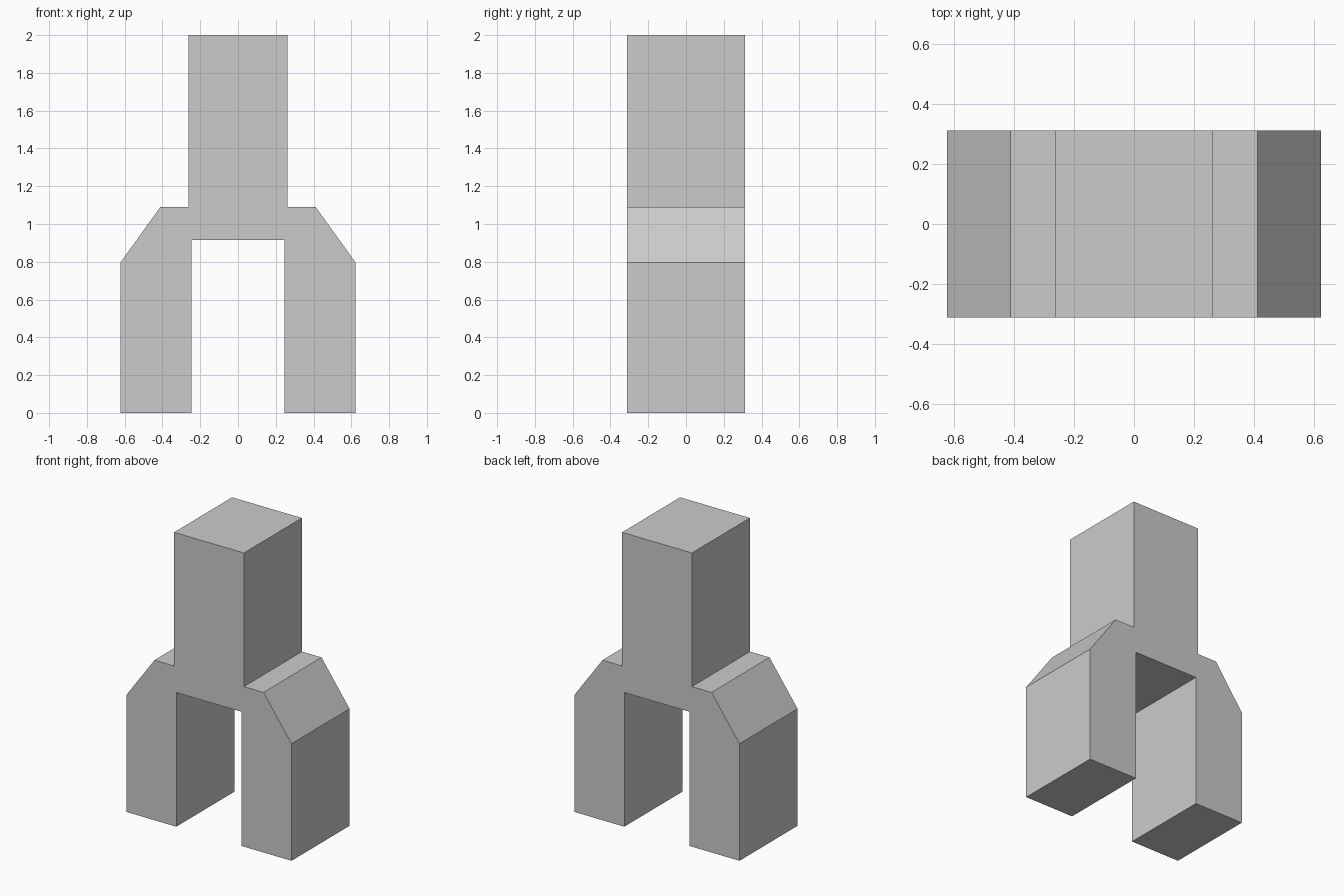
import bpy
import bmesh

if "Cube" in bpy.data.objects:
    bpy.data.objects.remove(bpy.data.objects["Cube"])

HALF_DEPTH = 0.312

# Right half of the front outline, from the inner foot round to the top
half = [(0.246, 0.914), (0.246, 0), (0.622, 0), (0.622, 0.797),
        (0.411, 1.09), (0.263, 1.09), (0.263, 2.0)]
outline = half + [(-x, z) for x, z in reversed(half)]

# Forked body: the mirrored outline extruded from front to back
bm = bmesh.new()
front = bm.faces.new([bm.verts.new((x, -HALF_DEPTH, z)) for x, z in outline])
extruded = bmesh.ops.extrude_face_region(bm, geom=[front], use_keep_orig=True)
back_verts = [g for g in extruded["geom"] if isinstance(g, bmesh.types.BMVert)]
bmesh.ops.translate(bm, verts=back_verts, vec=(0, 2 * HALF_DEPTH, 0))
bmesh.ops.recalc_face_normals(bm, faces=bm.faces)

mesh = bpy.data.meshes.new("forked_body")
bm.to_mesh(mesh)
bm.free()
body = bpy.data.objects.new("forked_body", mesh)
bpy.context.collection.objects.link(body)
